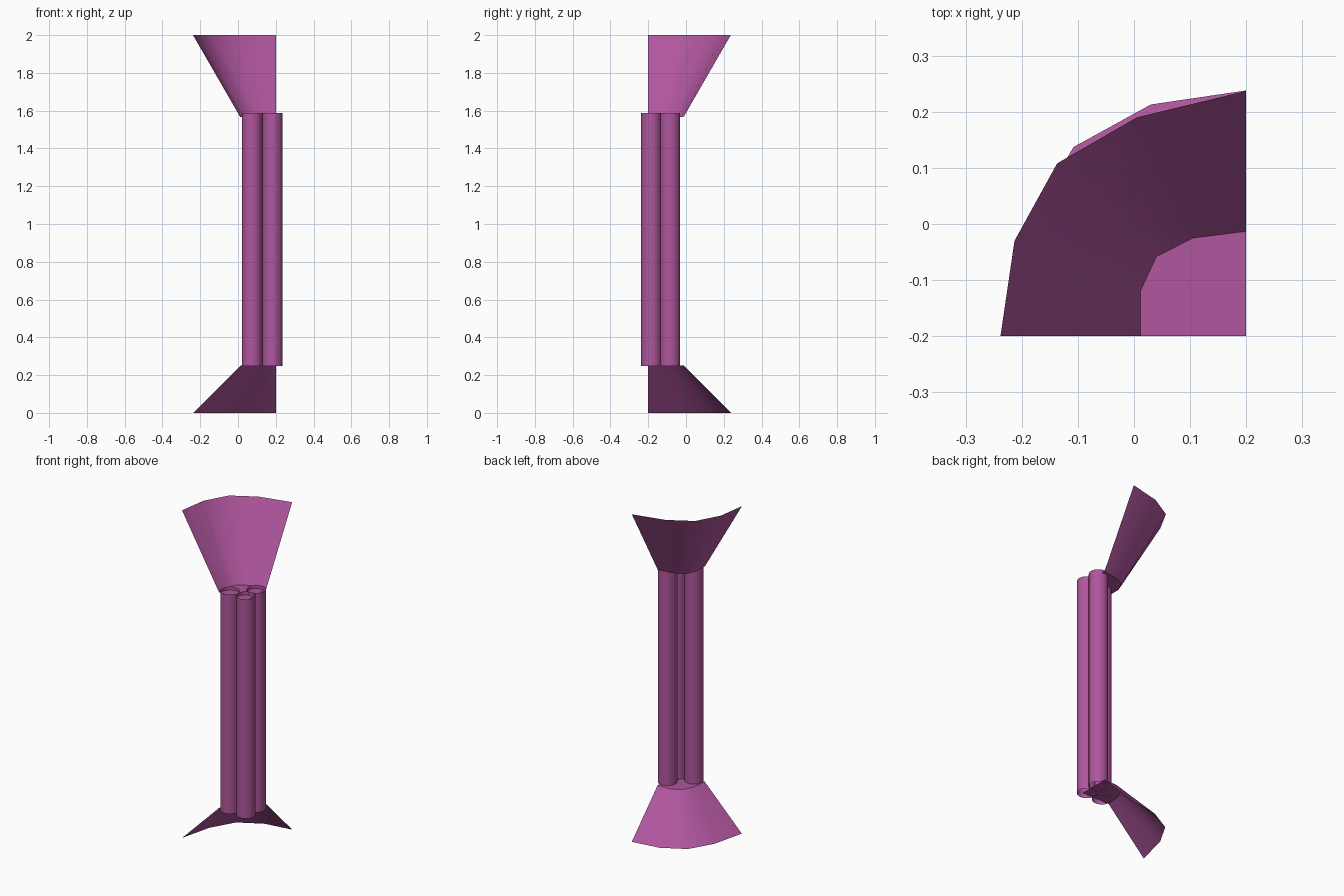
import bpy, bmesh, math
from mathutils import Vector

old = bpy.data.objects.get("Cube")
if old:
    bpy.data.objects.remove(old, do_unlink=True)

# Single purple material
purple = bpy.data.materials.new("purple")
purple.use_nodes = True
colour = (0.434, 0.093, 0.342, 1)
purple.diffuse_color = colour
purple.node_tree.nodes["Principled BSDF"].inputs["Base Color"].default_value = colour

AXIS = Vector((0.2, -0.2))    # corner where the quarter flares meet
OUTER = [(-0.438, 0), (-0.413, 0.17), (-0.337, 0.308), (-0.195, 0.39), (0, 0.437)]
INNER = [(-0.188, 0), (-0.188, 0.082), (-0.16, 0.142), (-0.095, 0.175), (0, 0.187)]


def finish(name, bm):
    mesh = bpy.data.meshes.new(name)
    bm.to_mesh(mesh)
    bm.free()
    mesh.materials.append(purple)
    obj = bpy.data.objects.new(name, mesh)
    bpy.context.collection.objects.link(obj)
    bpy.ops.object.select_all(action="DESELECT")
    obj.select_set(True)
    bpy.context.view_layer.objects.active = obj
    bpy.ops.object.shade_smooth_by_angle(angle=math.radians(35))


def flare(name, z_rim, z_neck, mirrored):
    """Open quarter funnel with a flat sector closing its neck."""
    bm = bmesh.new()

    def ring(points, z):
        if mirrored:    # reflect across the diagonal
            points = [(-y, -x) for x, y in points]
        return [bm.verts.new((AXIS.x + x, AXIS.y + y, z)) for x, y in points]

    rim, neck = ring(OUTER, z_rim), ring(INNER, z_neck)
    for i in range(len(rim) - 1):
        bm.faces.new((rim[i], rim[i + 1], neck[i + 1], neck[i]))
    corner = bm.verts.new((AXIS.x, AXIS.y, z_neck))
    bm.faces.new([corner] + neck)
    bmesh.ops.recalc_face_normals(bm, faces=bm.faces)
    finish(name, bm)


def tube(name, x, y, radius=0.0535, bottom=0.248, top=1.587):
    """Vertical pipe open at both ends."""
    bm = bmesh.new()
    bmesh.ops.create_cone(bm, cap_ends=False, segments=32, radius1=radius,
                          radius2=radius, depth=top - bottom)
    bmesh.ops.translate(bm, verts=bm.verts, vec=(x, y, (top + bottom) / 2))
    finish(name, bm)


# Flared ends
flare("upper_flare", 2.0, 1.566, False)
flare("lower_flare", 0.0, 0.25, True)

# Cluster of three pipes forming the shaft
tube("right_pipe", 0.075, -0.184)
tube("corner_pipe", 0.183, -0.184)
tube("back_pipe", 0.183, -0.084)
